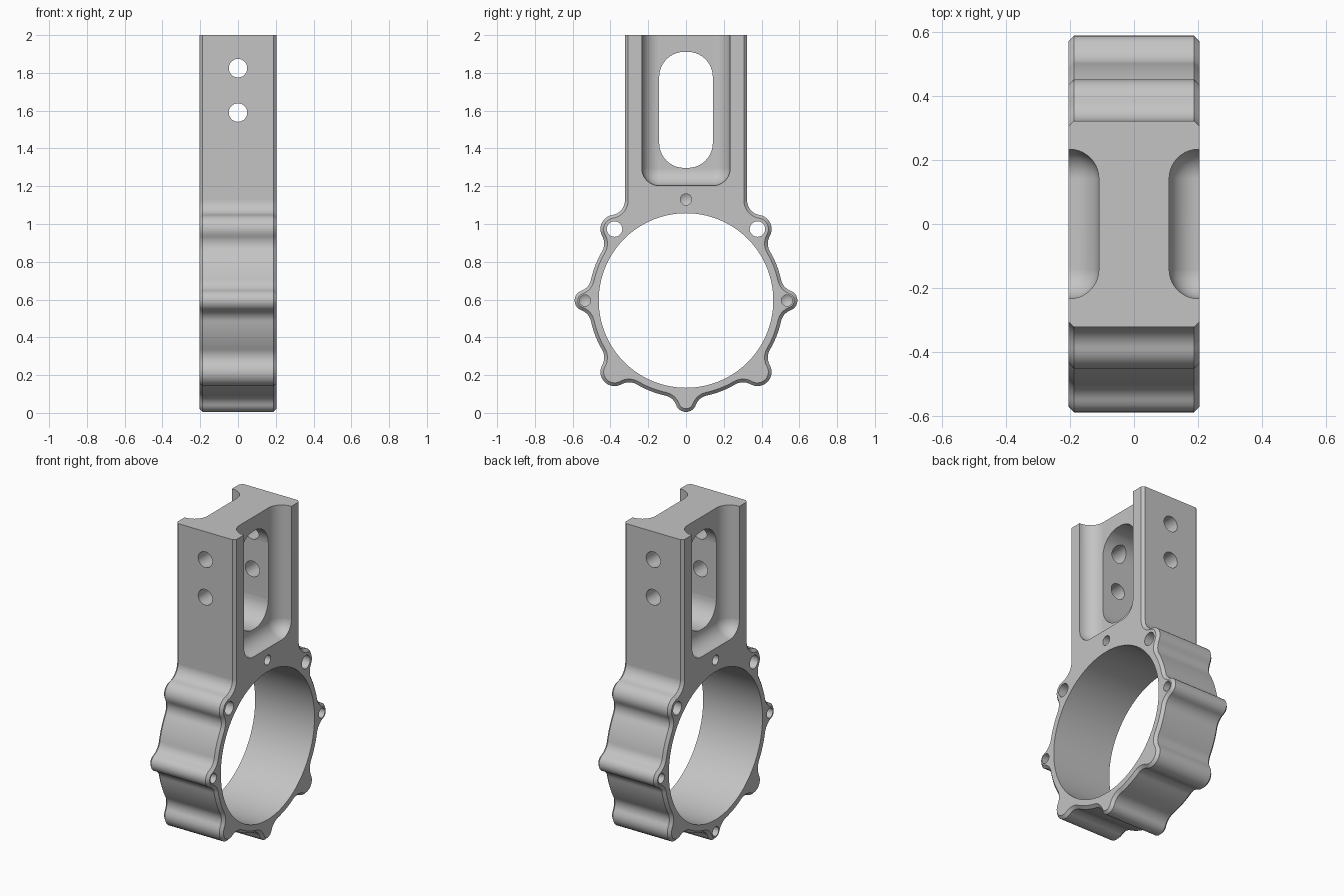
import bpy, bmesh, math
from mathutils import Vector, Matrix

cube = bpy.data.objects.get("Cube")
if cube:
    bpy.data.objects.remove(cube, do_unlink=True)

HALF = 0.205        # half thickness along x
CHAMFER = 0.017
CZ = 0.595          # height of the ring centre
BOLT_R = 0.535      # bolt circle
RING_R = 0.515
BORE_R = 0.462
POST = 0.323        # half width of the post
FILLET = 0.08

metal = bpy.data.materials.new("satin grey metal")
metal.use_nodes = True
grey = (0.55, 0.55, 0.55, 1)
metal.diffuse_color = grey
metal.node_tree.nodes["Principled BSDF"].inputs["Base Color"].default_value = grey


def polar(r, deg):
    return Vector((r * math.cos(math.radians(deg)), r * math.sin(math.radians(deg))))


def make_object(name, bm):
    bmesh.ops.recalc_face_normals(bm, faces=bm.faces)
    mesh = bpy.data.meshes.new(name)
    bm.to_mesh(mesh)
    bm.free()
    mesh.materials.append(metal)
    obj = bpy.data.objects.new(name, mesh)
    bpy.context.collection.objects.link(obj)
    return obj


# Chain of tangent circles (centre, radius, convex) up one side of the outline
def circle_chain():
    chain = []
    for deg in (-90, -45, 0, 45):
        boss_r = 0.075 if deg % 90 else 0.055
        boss = polar(BOLT_R, deg)
        a, b = RING_R + FILLET, boss_r + FILLET
        spread = math.degrees(math.acos((a * a + BOLT_R ** 2 - b * b) / (2 * a * BOLT_R)))
        if deg > -90:
            chain.append((polar(a, deg - spread), FILLET, False))
        chain.append((boss, boss_r, True))
        if deg < 45:
            chain.append((polar(a, deg + spread), FILLET, False))
            chain.append((Vector((0, 0)), RING_R, True))
        else:
            x = POST + FILLET
            y = boss.y + math.sqrt(b * b - (x - boss.x) ** 2)
            chain.append((Vector((x, y)), FILLET, False))
    return chain


# Closed outline, moved inward by d
def outline(d):
    chain = circle_chain()
    joints = [Vector((0, -BOLT_R - 0.055 + d))]
    for (c1, r1, v1), (c2, r2, v2) in zip(chain, chain[1:]):
        joints.append(c1 + (c2 - c1).normalized() * (r1 - d if v1 else r1 + d))
    joints.append(Vector((POST - d, chain[-1][0].y)))
    pts = []
    for (c, r, convex), p, q in zip(chain, joints, joints[1:]):
        r = r - d if convex else r + d
        a0 = math.atan2(p.y - c.y, p.x - c.x)
        a1 = math.atan2(q.y - c.y, q.x - c.x)
        sweep = (a1 - a0 + math.pi) % (2 * math.pi) - math.pi
        for i in range(10):
            a = a0 + sweep * i / 10
            pts.append((c.x + r * math.cos(a), c.y + r * math.sin(a)))
    pts += [tuple(joints[-1]), (POST - d, 2 - CZ)]
    return pts + [(-y, z) for y, z in reversed(pts[1:])]


# Clamp body: outline extruded through x with chamfered rims
bm = bmesh.new()
loops = []
for x, d in ((-HALF, CHAMFER), (CHAMFER - HALF, 0), (HALF - CHAMFER, 0), (HALF, CHAMFER)):
    loops.append([bm.verts.new((x, y, z + CZ)) for y, z in outline(d)])
for a, b in zip(loops, loops[1:]):
    n = len(a)
    for i in range(n):
        bm.faces.new((a[i], a[(i + 1) % n], b[(i + 1) % n], b[i]))
bm.faces.new(loops[0])
bm.faces.new(loops[-1])
body = make_object("ring_clamp_bracket", bm)


def cut(bm):
    tool = make_object("cutter", bm)
    tool.hide_render = True
    mod = body.modifiers.new("cut", "BOOLEAN")
    mod.operation = "DIFFERENCE"
    mod.solver = "EXACT"
    mod.object = tool
    bpy.context.view_layer.objects.active = body
    bpy.ops.object.modifier_apply(modifier=mod.name)
    bpy.data.objects.remove(tool, do_unlink=True)


def cylinder(radius, length, axis, centre, segments=32, tip=0):
    bm = bmesh.new()
    bmesh.ops.create_cone(bm, cap_ends=True, segments=segments, radius1=radius,
                          radius2=radius, depth=length)
    if tip:     # pointed drill end
        ends = [f for f in bm.faces if f.normal.z < -0.9]
        point = bmesh.ops.poke(bm, faces=ends)["verts"][0]
        point.co.z -= tip
    turn = Vector((0, 0, 1)).rotation_difference(Vector(axis)).to_matrix().to_4x4()
    bm.transform(Matrix.Translation(centre) @ turn)
    return bm


def rounded_box(size, centre, radius, pick=lambda e: True):
    bm = bmesh.new()
    bmesh.ops.create_cube(bm, size=1)
    bm.transform(Matrix.Translation(centre) @ Matrix.Diagonal((*size, 1)))
    bmesh.ops.bevel(bm, geom=[e for e in bm.edges if pick(e)], offset=radius,
                    segments=10, profile=0.5, affect="EDGES")
    return bm


# Main bore
cut(cylinder(BORE_R, 1, (1, 0, 0), (0, 0, CZ), 128))

# Through holes on the diagonals, blind drilled holes on the axes
for k in range(8):
    p = polar(BOLT_R, k * 45)
    if k % 2:
        cut(cylinder(0.041, 1, (1, 0, 0), (0, p.x, p.y + CZ)))
    else:
        for s in (-1, 1):
            cut(cylinder(0.03, 0.2, (s, 0, 0), (s * 0.2, p.x, p.y + CZ), 24, 0.018))

# Pockets on both broad sides of the post, open at the top
for s in (-1, 1):
    cut(rounded_box((0.4, 0.468, 1.2), (s * 0.31, 0, 1.803), 0.092))

# Window through the post
cut(rounded_box((1, 0.284, 0.614), (0, 0, 1.604), 0.132,
                lambda e: abs(e.verts[0].co.x - e.verts[1].co.x) > 0.5))

# Cross holes through the front and back walls
for z in (1.59, 1.825):
    cut(cylinder(0.049, 2, (0, 1, 0), (0, 0, z)))

# Smooth shading with crisp edges
bpy.ops.object.select_all(action="DESELECT")
body.select_set(True)
bpy.context.view_layer.objects.active = body
bpy.ops.object.shade_smooth_by_angle(angle=math.radians(30))
weighted = body.modifiers.new("weighted normals", "WEIGHTED_NORMAL")
weighted.keep_sharp = True
